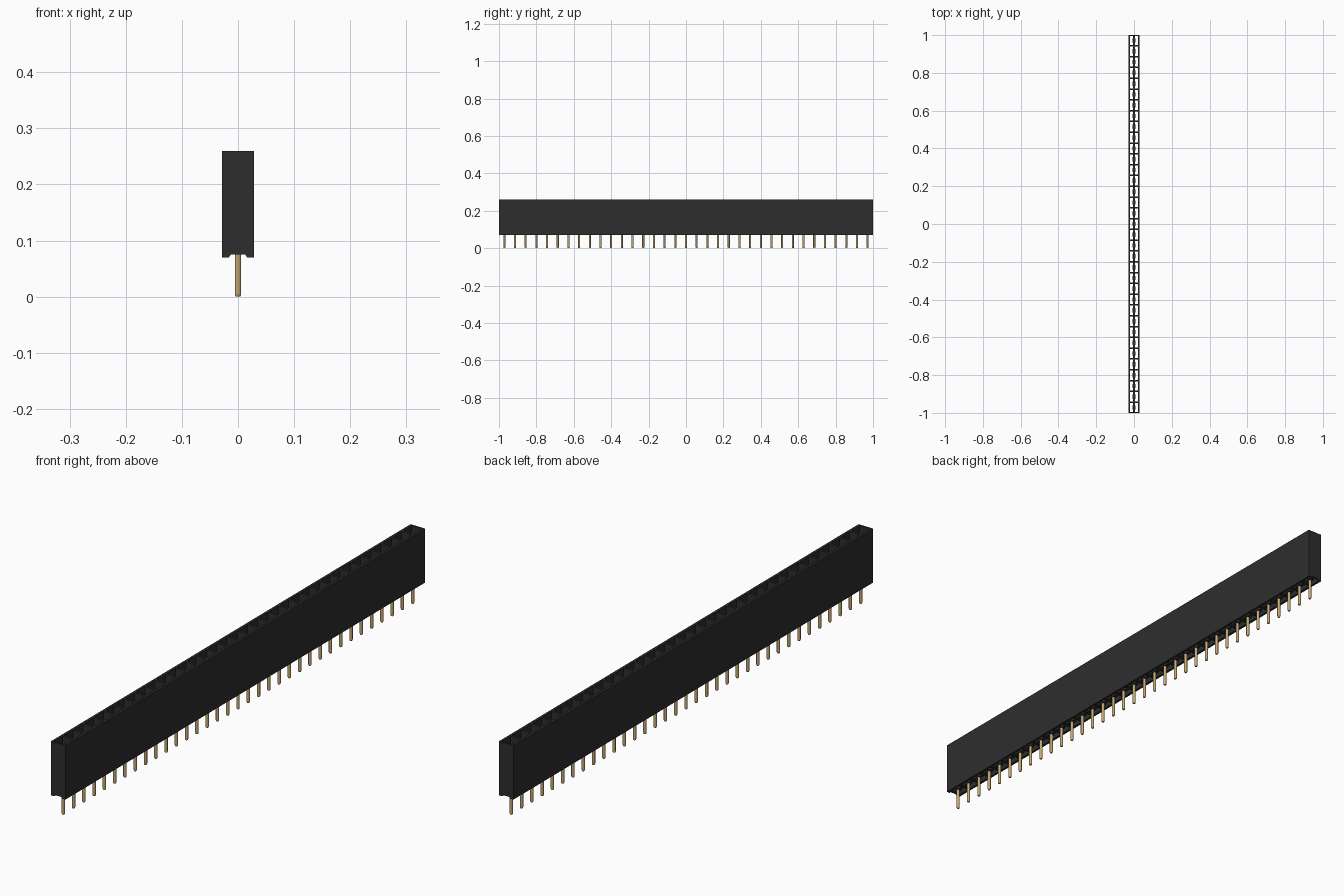
import bpy
import bmesh
from mathutils import Matrix, Vector

cube = bpy.data.objects.get("Cube")
if cube:
    bpy.data.objects.remove(cube, do_unlink=True)

COUNT = 35
PITCH = 2 / COUNT
HALF_W = 0.0285          # half width of the housing
INNER = 0.020            # half width of the sockets
BOTTOM, RECESS, TOP = 0.07, 0.075, 0.26
RIB = 0.008              # thickness of the ribs between sockets


def material(name, colour, metallic=0.0):
    mat = bpy.data.materials.new(name)
    mat.use_nodes = True
    mat.diffuse_color = (*colour, 1)
    shader = mat.node_tree.nodes["Principled BSDF"]
    shader.inputs["Base Color"].default_value = (*colour, 1)
    shader.inputs["Roughness"].default_value = 0.6
    return mat


black = material("black plastic", (0.027, 0.027, 0.027))
gold = material("gold metal", (0.56, 0.39, 0.17))


def box(bm, low, high):
    low, high = Vector(low), Vector(high)
    place = Matrix.Translation((low + high) / 2) @ Matrix.Diagonal((*(high - low), 1))
    bmesh.ops.create_cube(bm, size=1, matrix=place)


def prism(bm, points, offset):
    face = bm.faces.new([bm.verts.new(p) for p in points])
    result = bmesh.ops.extrude_face_region(bm, geom=[face])
    verts = [v for v in result["geom"] if isinstance(v, bmesh.types.BMVert)]
    bmesh.ops.translate(bm, verts=verts, vec=offset)


def finish(bm, name, mat):
    bmesh.ops.recalc_face_normals(bm, faces=bm.faces)
    mesh = bpy.data.meshes.new(name)
    bm.to_mesh(mesh)
    bm.free()
    mesh.materials.append(mat)
    obj = bpy.data.objects.new(name, mesh)
    bpy.context.collection.objects.link(obj)
    return obj


# Long side walls
for name, side in (("left_wall", 1), ("right_wall", -1)):
    bm = bmesh.new()
    xs = sorted((side * INNER, side * HALF_W))
    box(bm, (xs[0], -1, BOTTOM), (xs[1], 1, TOP))
    finish(bm, name, black)

# End walls with a shallow notch underneath
end_profile = [(-INNER, TOP), (-INNER, BOTTOM), (-0.016, BOTTOM), (-0.013, RECESS),
               (0.013, RECESS), (0.016, BOTTOM), (INNER, BOTTOM), (INNER, TOP)]
for name, side in (("front_end_wall", -1), ("back_end_wall", 1)):
    bm = bmesh.new()
    prism(bm, [(x, side, z) for x, z in end_profile], (0, -side * RIB * 0.75, 0))
    finish(bm, name, black)

# Ribs between the sockets
bm = bmesh.new()
for i in range(1, COUNT):
    y = -1 + i * PITCH
    box(bm, (-INNER, y - RIB / 2, RECESS), (INNER, y + RIB / 2, TOP))
finish(bm, "socket_ribs", black)

# Narrow floor webs that hold the pins
bm = bmesh.new()
reach = PITCH / 2
for i in range(COUNT):
    y = -1 + (i + 0.5) * PITCH
    outline = [(-0.003, -reach), (0.003, -reach), (0.009, 0),
               (0.003, reach), (-0.003, reach), (-0.009, 0)]
    prism(bm, [(x, y + dy, RECESS) for x, dy in outline], (0, 0, 0.01))
finish(bm, "floor_webs", black)

# Pins with tapered tips
bm = bmesh.new()
RADIUS, TIP = 0.0056, 0.004
for i in range(COUNT):
    y = -1 + (i + 0.5) * PITCH
    for r1, r2, z1, z2 in ((RADIUS * 0.7, RADIUS, 0, TIP), (RADIUS, RADIUS, TIP, 0.08)):
        bmesh.ops.create_cone(bm, cap_ends=True, segments=12, radius1=r1, radius2=r2,
                              depth=z2 - z1, matrix=Matrix.Translation((0, y, (z1 + z2) / 2)))
pins = finish(bm, "pins", gold)
bpy.context.view_layer.objects.active = pins
pins.select_set(True)
bpy.ops.object.shade_smooth_by_angle(angle=0.6)
